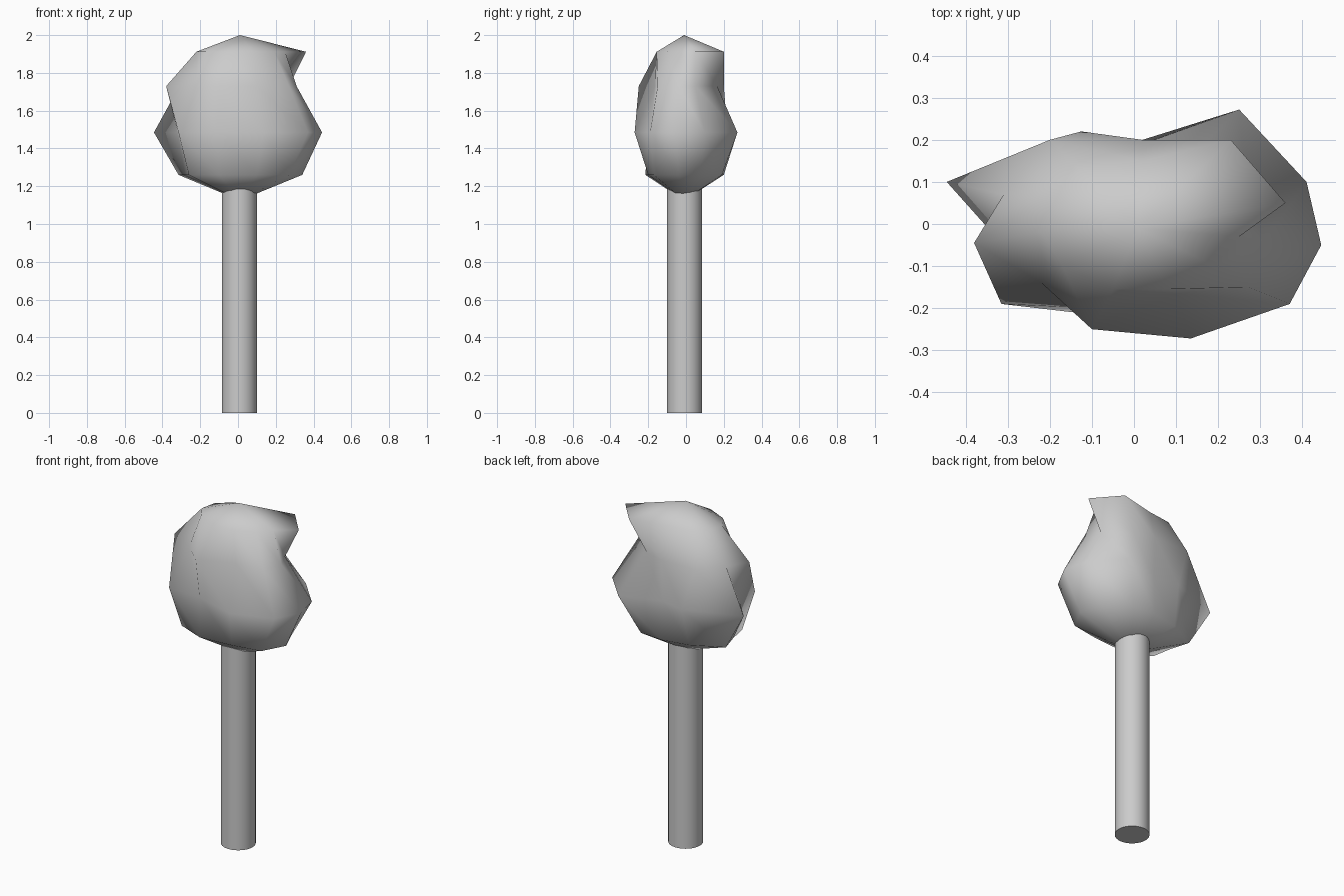
import bpy, bmesh

if "Cube" in bpy.data.objects:
    bpy.data.objects.remove(bpy.data.objects["Cube"])

# trunk: plain round post
bpy.ops.mesh.primitive_cylinder_add(vertices=32, radius=0.093, depth=1.2, location=(0.007, -0.007, 0.6))
trunk = bpy.context.object
trunk.name = "trunk"
bpy.ops.object.shade_smooth_by_angle()

# crown: irregular rings, top to bottom, 11 points each (x, y)
rings = [
    (1.912, [(.25, -.03), (.36, .05), (.23, .20), (.02, .15), (-.13, .13), (-.20, .07),
             (-.22, -.02), (-.17, -.10), (-.05, -.155), (.08, -.155), (.19, -.10)]),
    (1.73, [(.31, -.04), (.27, .05), (.14, .165), (.02, .20), (-.20, .20), (-.31, .07),
            (-.38, -.045), (-.22, -.14), (-.10, -.25), (.10, -.165), (.27, -.15)]),
    (1.485, [(.445, -.05), (.41, .10), (.25, .272), (.02, .19), (-.125, .22), (-.445, .10),
             (-.32, -.04), (-.315, -.19), (-.11, -.20), (.135, -.272), (.37, -.19)]),
    (1.26, [(.34, -.04), (.29, .08), (.16, .19), (.02, .20), (-.14, .17), (-.315, .08),
            (-.28, -.04), (-.26, -.15), (-.10, -.215), (.10, -.20), (.27, -.17)]),
]
bm = bmesh.new()
loops = [[bm.verts.new((x, y, z)) for x, y in pts] for z, pts in rings]
top = bm.verts.new((0.01, -0.01, 2.0))
bottom = bm.verts.new((0.01, -0.01, 1.125))
n = 11
for i in range(n):
    j = (i + 1) % n
    bm.faces.new((top, loops[0][i], loops[0][j]))
    bm.faces.new((bottom, loops[-1][j], loops[-1][i]))
    for a, b in zip(loops, loops[1:]):
        bm.faces.new((a[i], b[i], b[j], a[j]))
bmesh.ops.recalc_face_normals(bm, faces=bm.faces)
for f in bm.faces:
    f.smooth = True
mesh = bpy.data.meshes.new("crown")
bm.to_mesh(mesh)
bm.free()
bpy.context.collection.objects.link(bpy.data.objects.new("crown", mesh))
